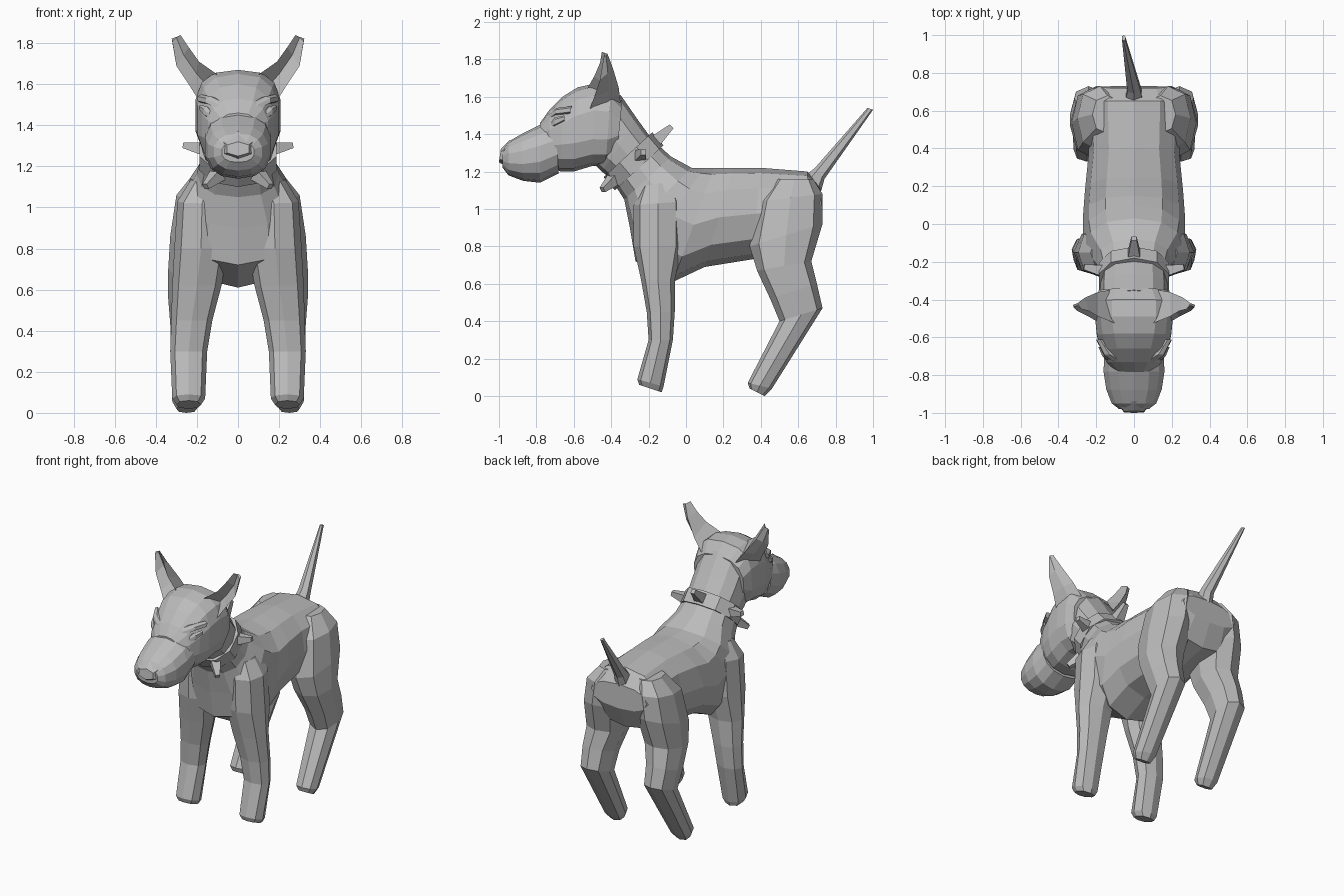
import bpy, bmesh, math
from mathutils import Vector, Matrix

old = bpy.data.objects.get("Cube")
if old:
    bpy.data.objects.remove(old, do_unlink=True)

coat = bpy.data.materials.new("plain_grey")
coat.use_nodes = True
grey = (.5, .5, .5, 1)
coat.diffuse_color = grey
coat.node_tree.nodes["Principled BSDF"].inputs["Base Color"].default_value = grey


def finish(name, bm, mirror=False):
    """Turn the mesh into an object, optionally mirrored across the middle."""
    bmesh.ops.recalc_face_normals(bm, faces=bm.faces)
    mesh = bpy.data.meshes.new(name)
    bm.to_mesh(mesh)
    bm.free()
    mesh.materials.append(coat)
    obj = bpy.data.objects.new(name, mesh)
    bpy.context.collection.objects.link(obj)
    if mirror:
        obj.modifiers.new("Mirror", 'MIRROR').use_mirror_merge = False


def skin(name, rings, mirror=False):
    """Bridge closed rings of points and cap both ends."""
    bm = bmesh.new()
    loops = [[bm.verts.new(point) for point in ring] for ring in rings]
    for lower, upper in zip(loops, loops[1:]):
        for i in range(len(lower)):
            bm.faces.new((lower[i - 1], lower[i], upper[i], upper[i - 1]))
    bm.faces.new(loops[0])
    bm.faces.new(loops[-1])
    finish(name, bm, mirror)


def ring(front, back, width, x=0, sides=8, power=.85):
    """Rounded section between two points of the side profile, given as (y, z)."""
    first, last = Vector((x, *front)), Vector((x, *back))
    middle, half = (first + last) / 2, (last - first) / 2
    across = Vector((width, 0, 0))
    points = []
    for i in range(sides):
        angle = math.tau * i / sides
        c, s = math.cos(angle), math.sin(angle)
        points.append(middle + half * math.copysign(abs(c) ** power, c)
                      + across * math.copysign(abs(s) ** power, s))
    return points


# Neck and torso in one skin
skin("torso", [
    ring(front=(-.52, 1.27), back=(-.35, 1.61), width=.18, sides=12),
    ring(front=(-.45, 1.2), back=(-.26, 1.48), width=.18, sides=12),
    ring(front=(-.4, 1.16), back=(-.18, 1.37), width=.175, sides=12),
    ring(front=(-.33, 1.05), back=(-.08, 1.28), width=.2, sides=12),
    ring(front=(-.3, .9), back=(.03, 1.22), width=.26, sides=12),
    ring(front=(-.27, .72), back=(.1, 1.22), width=.27, sides=12),
    ring(front=(-.07, .61), back=(.15, 1.22), width=.27, sides=12),
    ring(front=(.1, .69), back=(.25, 1.22), width=.26, sides=12),
    ring(front=(.35, .73), back=(.4, 1.22), width=.24, sides=12),
    ring(front=(.66, .8), back=(.65, 1.2), width=.25, sides=12),
    ring(front=(.73, .95), back=(.72, 1.11), width=.21, sides=12)])

# Legs, their upper ends leaning into the torso
skin("front_legs", [
    ring(front=(-.24, 1.12), back=(-.06, 1.15), width=.09, x=.14),
    ring(front=(-.28, 1.02), back=(-.02, 1.04), width=.12, x=.175),
    ring(front=(-.28, .8), back=(-.02, .8), width=.13, x=.18),
    ring(front=(-.24, .62), back=(-.06, .62), width=.12, x=.2),
    ring(front=(-.21, .45), back=(-.06, .45), width=.1, x=.225),
    ring(front=(-.2, .3), back=(-.07, .3), width=.09, x=.24),
    ring(front=(-.26, .09), back=(-.12, .05), width=.08, x=.24),
    ring(front=(-.25, .06), back=(-.13, .02), width=.06, x=.24)], mirror=True)
skin("hind_legs", [
    ring(front=(.48, 1.16), back=(.68, 1.16), width=.08, x=.14),
    ring(front=(.39, 1.04), back=(.73, 1.08), width=.12, x=.18),
    ring(front=(.34, .8), back=(.73, .92), width=.13, x=.2),
    ring(front=(.38, .67), back=(.67, .72), width=.12, x=.22),
    ring(front=(.45, .52), back=(.7, .6), width=.1, x=.24),
    ring(front=(.5, .4), back=(.73, .47), width=.09, x=.24),
    ring(front=(.33, .07), back=(.46, .04), width=.07, x=.25),
    ring(front=(.34, .04), back=(.42, 0), width=.05, x=.25)], mirror=True)

# Tail, leaning a little to one side
skin("tail", [
    ring(front=(.64, 1.18), back=(.71, 1.05), width=.05, sides=6),
    ring(front=(.69, 1.22), back=(.74, 1.16), width=.04, sides=6),
    ring(front=(.97, 1.54), back=(1, 1.53), width=.01, x=-.055, sides=6)])

# Head: skull, separate muzzle and nose
skin("skull", [
    ring(front=(-.78, 1.3), back=(-.78, 1.46), width=.1, sides=14),
    ring(front=(-.73, 1.23), back=(-.73, 1.53), width=.15, sides=14),
    ring(front=(-.67, 1.2), back=(-.66, 1.6), width=.18, sides=14),
    ring(front=(-.6, 1.2), back=(-.58, 1.65), width=.2, sides=14, power=.75),
    ring(front=(-.5, 1.23), back=(-.49, 1.67), width=.21, sides=14, power=.7),
    ring(front=(-.43, 1.23), back=(-.4, 1.66), width=.21, sides=14, power=.7),
    ring(front=(-.37, 1.28), back=(-.34, 1.59), width=.19, sides=14)])
skin("muzzle", [
    ring(front=(-.98, 1.22), back=(-.98, 1.32), width=.08, sides=14),
    ring(front=(-.95, 1.18), back=(-.95, 1.36), width=.12, sides=14),
    ring(front=(-.87, 1.15), back=(-.88, 1.4), width=.15, sides=14),
    ring(front=(-.78, 1.14), back=(-.78, 1.45), width=.165, sides=14),
    ring(front=(-.68, 1.19), back=(-.7, 1.47), width=.16, sides=14)])
skin("nose", [
    ring(front=(-1, 1.25), back=(-.99, 1.32), width=.06, sides=6),
    ring(front=(-.95, 1.22), back=(-.94, 1.37), width=.1, sides=6)])

# Brows and almond eyes
skin("brows", [
    ring(front=(-.74, 1.47), back=(-.73, 1.51), width=.03, x=.07, sides=6),
    ring(front=(-.7, 1.5), back=(-.69, 1.54), width=.03, x=.13, sides=6),
    ring(front=(-.62, 1.51), back=(-.61, 1.55), width=.02, x=.18, sides=6)], mirror=True)
skin("eyes", [
    ring(front=(-.73, 1.43), back=(-.73, 1.45), width=.01, x=.12, sides=6),
    ring(front=(-.7, 1.44), back=(-.7, 1.49), width=.02, x=.15, sides=6),
    ring(front=(-.65, 1.47), back=(-.65, 1.5), width=.01, x=.18, sides=6)], mirror=True)


def ear_section(inner, outer, back):
    """Five-sided ear section with a hollow front."""
    inner, outer, back = Vector(inner), Vector(outer), Vector(back)
    hollow = ((inner + outer) / 2).lerp(back, .5)
    rear_bulge = outer.lerp(back, .6) + Vector((.015, 0, 0))
    return [inner, hollow, outer, rear_bulge, back]


# Ears
skin("ears", [
    ear_section(inner=(.09, -.53, 1.64), outer=(.19, -.52, 1.52), back=(.13, -.35, 1.57)),
    ear_section(inner=(.19, -.49, 1.71), outer=(.24, -.49, 1.6), back=(.19, -.36, 1.65)),
    ear_section(inner=(.24, -.46, 1.78), outer=(.3, -.46, 1.69), back=(.26, -.39, 1.75)),
    ear_section(inner=(.28, -.45, 1.84), outer=(.32, -.44, 1.81), back=(.3, -.42, 1.83))],
    mirror=True)

# Collar band
skin("collar", [
    ring(front=(-.38, 1.1), back=(-.12, 1.34), width=.195, sides=10, power=.9),
    ring(front=(-.44, 1.17), back=(-.18, 1.41), width=.195, sides=10, power=.9)])

# Blunt square collar spikes set around the band
spikes = bmesh.new()
centre, nape = Vector((0, -.28, 1.255)), Vector((0, .74, .68))
for degrees in (0, 75, -75, 145, -145):
    angle = math.radians(degrees)
    outward = Vector((math.sin(angle), 0, 0)) + nape * math.cos(angle)
    matrix = outward.to_track_quat('Z', 'Y').to_matrix().to_4x4()
    matrix.translation = centre + outward * .22
    bmesh.ops.create_cone(spikes, cap_ends=True, segments=4, radius1=.045,
                          radius2=.02, depth=.11,
                          matrix=matrix @ Matrix.Rotation(math.pi / 4, 4, 'Z'))
finish("collar_spikes", spikes)
